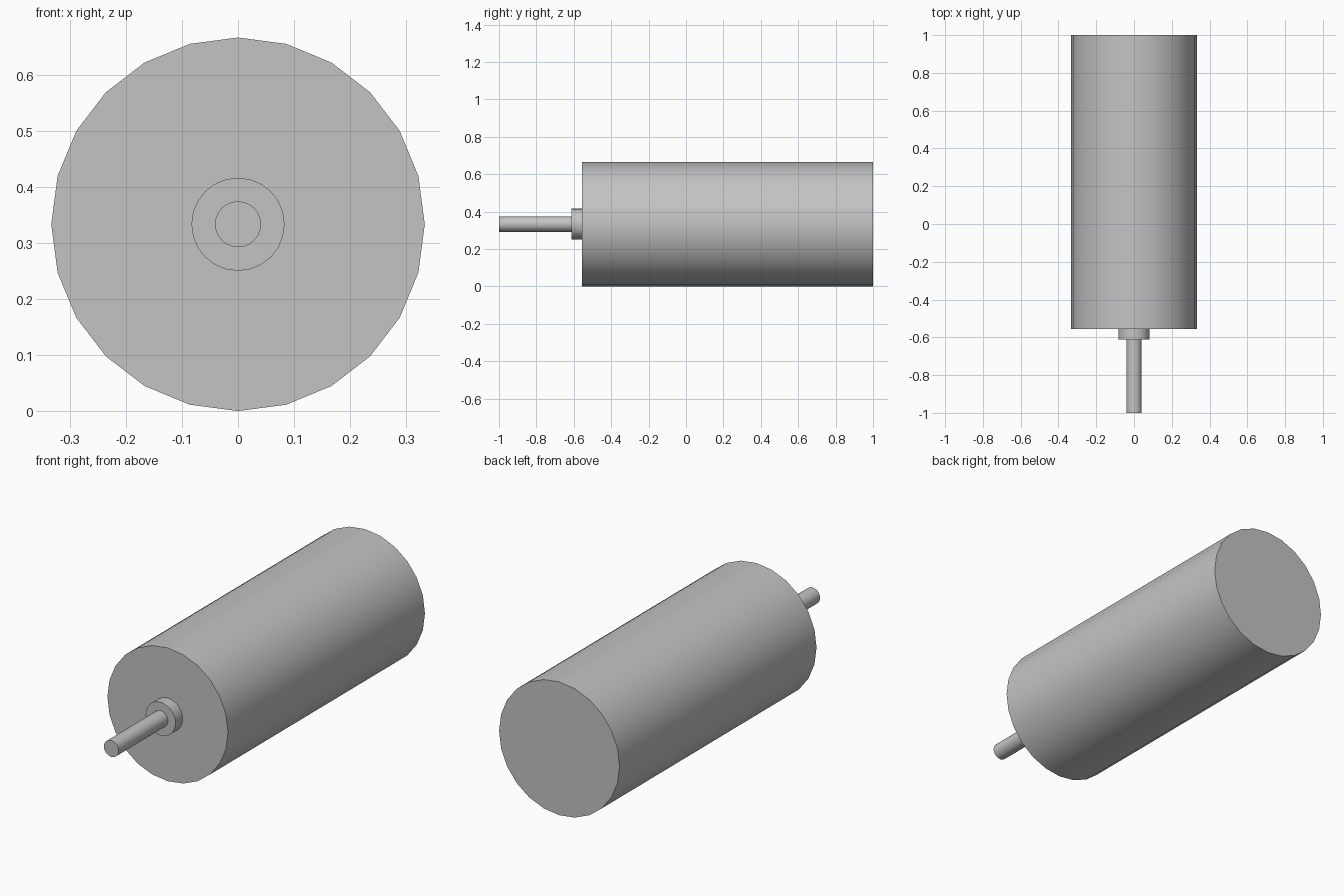
import bpy
import math

cube = bpy.data.objects.get("Cube")
if cube:
    bpy.data.objects.remove(cube, do_unlink=True)

RADIUS = 0.333

# Single grey metal colour
grey = bpy.data.materials.new("grey metal")
grey.use_nodes = True
colour = (0.55, 0.55, 0.55, 1)
grey.diffuse_color = colour
grey.node_tree.nodes["Principled BSDF"].inputs["Base Color"].default_value = colour


def cylinder(name, radius, front, back, sides=24):
    """Cylinder along y between front and back, on the motor axis."""
    bpy.ops.mesh.primitive_cylinder_add(
        vertices=sides, radius=radius, depth=back - front,
        location=(0, (front + back) / 2, RADIUS),
        rotation=(math.pi / 2, 0, 0))
    part = bpy.context.object
    part.name = name
    part.data.materials.append(grey)
    bpy.ops.object.shade_smooth_by_angle(angle=math.radians(30))
    return part


# Main housing, bearing collar and output shaft
cylinder("motor_body", RADIUS, -0.555, 1)
cylinder("bearing_collar", 0.083, -0.611, -0.555)
cylinder("output_shaft", 0.041, -1, -0.611)
